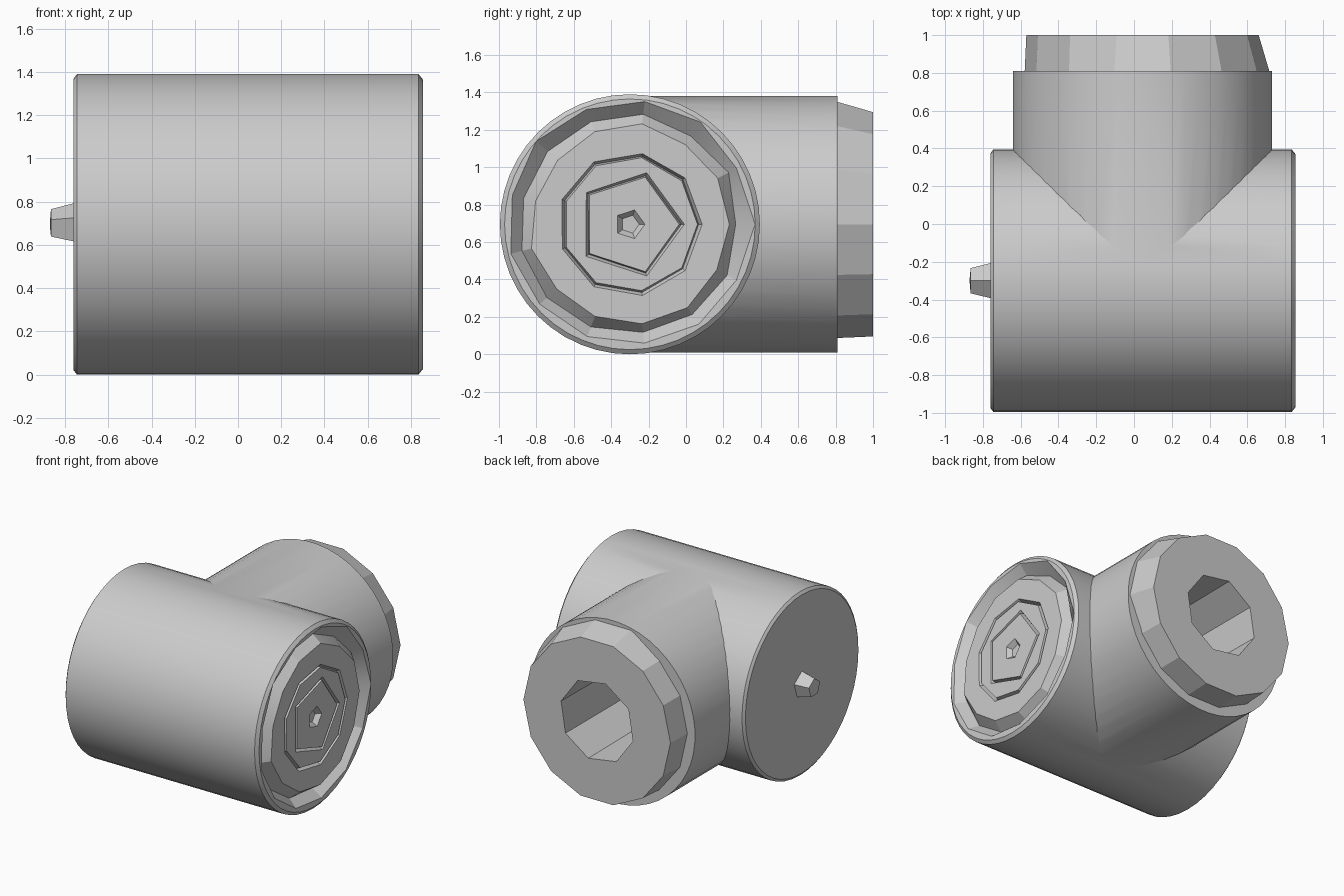
import bpy, bmesh, math, random
from math import cos, sin, tau
from mathutils import Vector

random.seed(4)
cube = bpy.data.objects.get("Cube")
if cube:
    bpy.data.objects.remove(cube)

grey = bpy.data.materials.new("plain_grey")
grey.use_nodes = True
colour = (0.6, 0.6, 0.6, 1)
grey.diffuse_color = colour
grey.node_tree.nodes["Principled BSDF"].inputs["Base Color"].default_value = colour

MID = 0.695             # height of both axes
MAIN_Y, BRANCH_X = -0.3, 0.045


def lathe(name, axis, profile, sides, ring=False, jitter=0.0, turn=0.0, shape=None):
    """Turn (position, radius) points about the x or y axis; ring=True closes the section."""
    bm = bmesh.new()
    loops = []
    for k, (pos, rad) in enumerate(profile):
        loop = []
        for i in range(sides):
            a = tau * (i + turn) / sides
            r = (shape(k, a, rad) if shape else rad) + random.uniform(-jitter, jitter)
            u, v = r * cos(a), MID + r * sin(a)
            loop.append(bm.verts.new((pos, MAIN_Y + u, v) if axis == "x" else (BRANCH_X + u, pos, v)))
        loops.append(loop)
    pairs = list(zip(loops, loops[1:]))
    if ring:
        pairs.append((loops[-1], loops[0]))
    else:
        bm.faces.new(loops[0])
        bm.faces.new(loops[-1])
    for a, b in pairs:
        for i in range(sides):
            j = (i + 1) % sides
            bm.faces.new((a[i], a[j], b[j], b[i]))
    bmesh.ops.recalc_face_normals(bm, faces=bm.faces)
    mesh = bpy.data.meshes.new(name)
    bm.to_mesh(mesh)
    bm.free()
    mesh.materials.append(grey)
    obj = bpy.data.objects.new(name, mesh)
    bpy.context.collection.objects.link(obj)
    return obj


def combine(target, other, operation):
    bpy.context.view_layer.objects.active = target
    mod = target.modifiers.new(operation, "BOOLEAN")
    mod.operation, mod.object, mod.solver = operation, other, "EXACT"
    bpy.ops.object.modifier_apply(modifier=mod.name)
    bpy.data.objects.remove(other)


# Main barrel and the branch leaving its back
body = lathe("tee_body", "x", [(-0.76, 0.675), (-0.745, 0.695), (0.835, 0.695), (0.855, 0.67)], 48)
branch = lathe("branch", "y", [(-0.3, 0.688), (0.81, 0.688)], 48, turn=0.5)
combine(body, branch, "UNION")


# Stepped collar on the branch, flared toward the top and the +x side
def flare(k, a, r):
    return r + (0.055 if k == 0 and -0.4 < a < 2.0 else 0)


collar = lathe("collar", "y", [(0.78, 0.625), (1.0, 0.615)], 14, shape=flare)
combine(body, collar, "UNION")

# Eight-sided socket in the branch
combine(body, lathe("socket_cutter", "y", [(0.25, 0.3), (1.1, 0.31)], 8, turn=0.3), "DIFFERENCE")

# Worn concentric grooves on the +x end: outer, middle, inner radius, depth, sides
for outer, mid, inner, depth, sides in ((0.655, 0.58, 0.53, 0.07, 13),
                                        (0.385, 0.37, 0.36, 0.03, 9),
                                        (0.29, 0.275, 0.265, 0.03, 5)):
    cutter = lathe("groove_cutter", "x", [(0.9, outer + 0.01), (0.855, outer), (0.855 - depth, mid),
                                          (0.855, inner), (0.9, inner - 0.005)],
                   sides, ring=True, jitter=0.016 if sides == 13 else 0.002)
    combine(body, cutter, "DIFFERENCE")
combine(body, lathe("centre_pit_cutter", "x", [(0.82, 0.05), (0.9, 0.12)], 5), "DIFFERENCE")

# Small faceted stud on the -x end
stud = lathe("end_stud", "x", [(-0.87, 0.012), (-0.865, 0.07), (-0.75, 0.1)], 5, turn=0.25)

# Smooth barrels, crisp edges
bpy.ops.object.select_all(action="DESELECT")
body.select_set(True)
bpy.context.view_layer.objects.active = body
bpy.ops.object.shade_smooth_by_angle(angle=math.radians(20))
